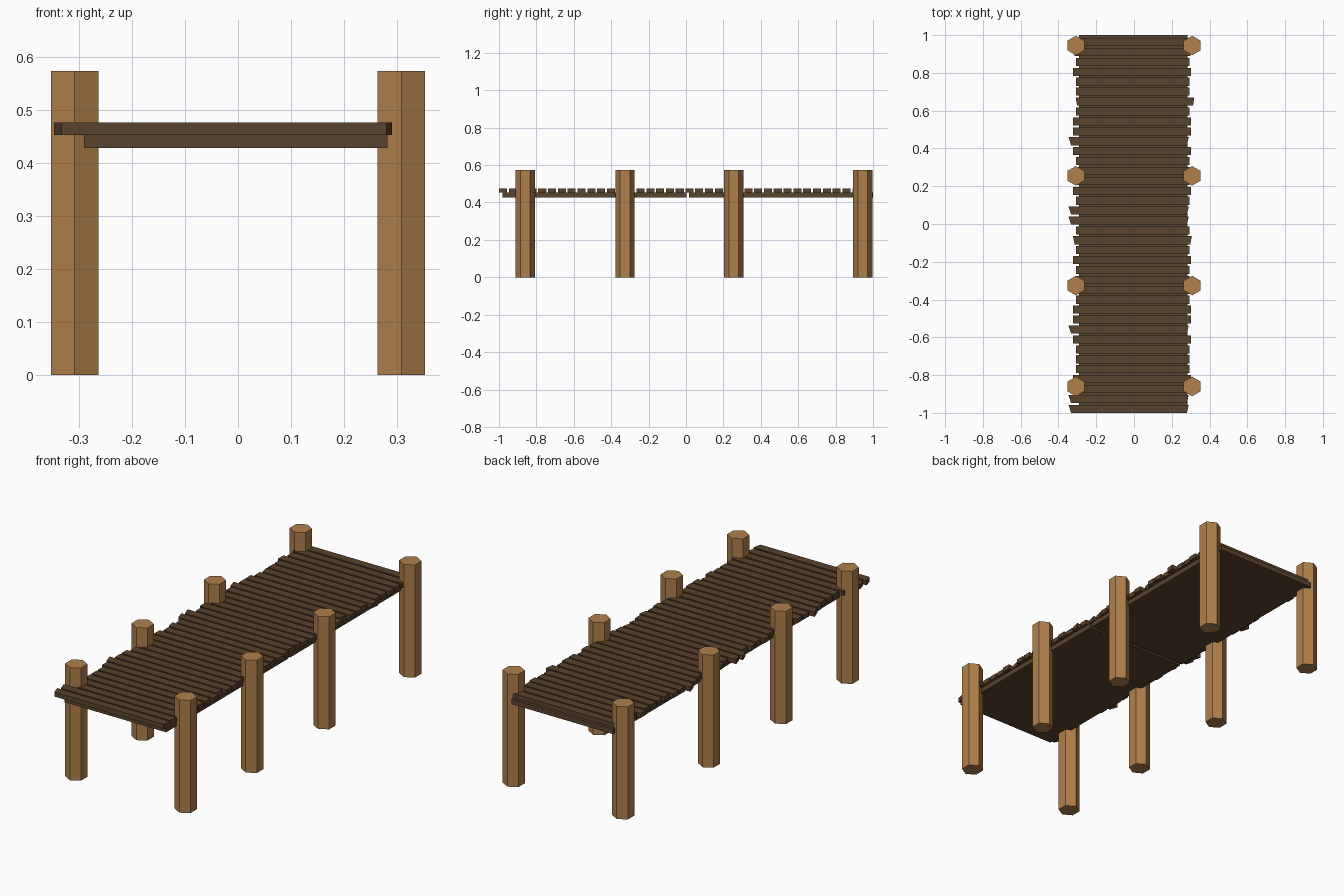
import bpy, math

if "Cube" in bpy.data.objects:
    bpy.data.objects.remove(bpy.data.objects["Cube"])


def material(name, color):
    m = bpy.data.materials.new(name)
    m.diffuse_color = (*color, 1)
    m.use_nodes = True
    m.node_tree.nodes["Principled BSDF"].inputs["Base Color"].default_value = m.diffuse_color
    return m


light_wood = material("light wood", (0.434, 0.214, 0.072))
dark_wood = material("dark wood", (0.102, 0.056, 0.026))


def prism(name, outline, z0, z1, mat):
    """Extrude a counter-clockwise xy outline from z0 to z1."""
    n = len(outline)
    verts = [(x, y, z) for z in (z0, z1) for x, y in outline]
    faces = [tuple(reversed(range(n))), tuple(range(n, 2 * n))]
    faces += [(i, (i + 1) % n, (i + 1) % n + n, i + n) for i in range(n)]
    mesh = bpy.data.meshes.new(name)
    mesh.from_pydata(verts, [], faces)
    mesh.materials.append(mat)
    ob = bpy.data.objects.new(name, mesh)
    bpy.context.collection.objects.link(ob)
    return ob


# Hexagonal posts, a corner pointing to the front
R = 0.0516
for side, x in (("left", -0.308), ("right", 0.308)):
    for k, y in enumerate((-0.86, -0.326, 0.255, 0.945)):
        hexagon = [(x + R * math.cos(math.radians(30 + 60 * i)),
                    y + R * math.sin(math.radians(30 + 60 * i))) for i in range(6)]
        prism(f"{side}_post_{k + 1}", hexagon, 0, 0.573, light_wood)

# Plank kinds: left end, right end, skew of the left and right ends
kinds = {
    "s": (-0.308, 0.295, 0.0, 0.0),
    "m": (-0.323, 0.303, 0.0, 0.0),
    "k": (-0.340, 0.285, -0.007, 0.005),
    "t": (-0.319, 0.302, -0.005, 0.004),
    "r": (-0.305, 0.316, -0.004, 0.003),
}
pattern = "kksmsssmkmmsrssmsts"
PITCH, HALF, SECTION = 0.0525, 0.0215, 0.9965

# Two identical deck sections: under-board plus cross planks
for sec in range(2):
    off = sec * SECTION
    y0, y1 = -0.98 + off, 0.0035 + off
    prism(f"under_board_{sec + 1}",
          [(-0.29, y0), (0.282, y0), (0.282, y1), (-0.29, y1)],
          0.428, 0.453, dark_wood)
    for i, key in enumerate(pattern):
        l, r, sl, sr = kinds[key]
        y = -0.9785 + off + i * PITCH
        prism(f"plank_{sec + 1}_{i + 1}",
              [(l - sl, y - HALF), (r - sr, y - HALF),
               (r + sr, y + HALF), (l + sl, y + HALF)],
              0.453, 0.476, dark_wood)
